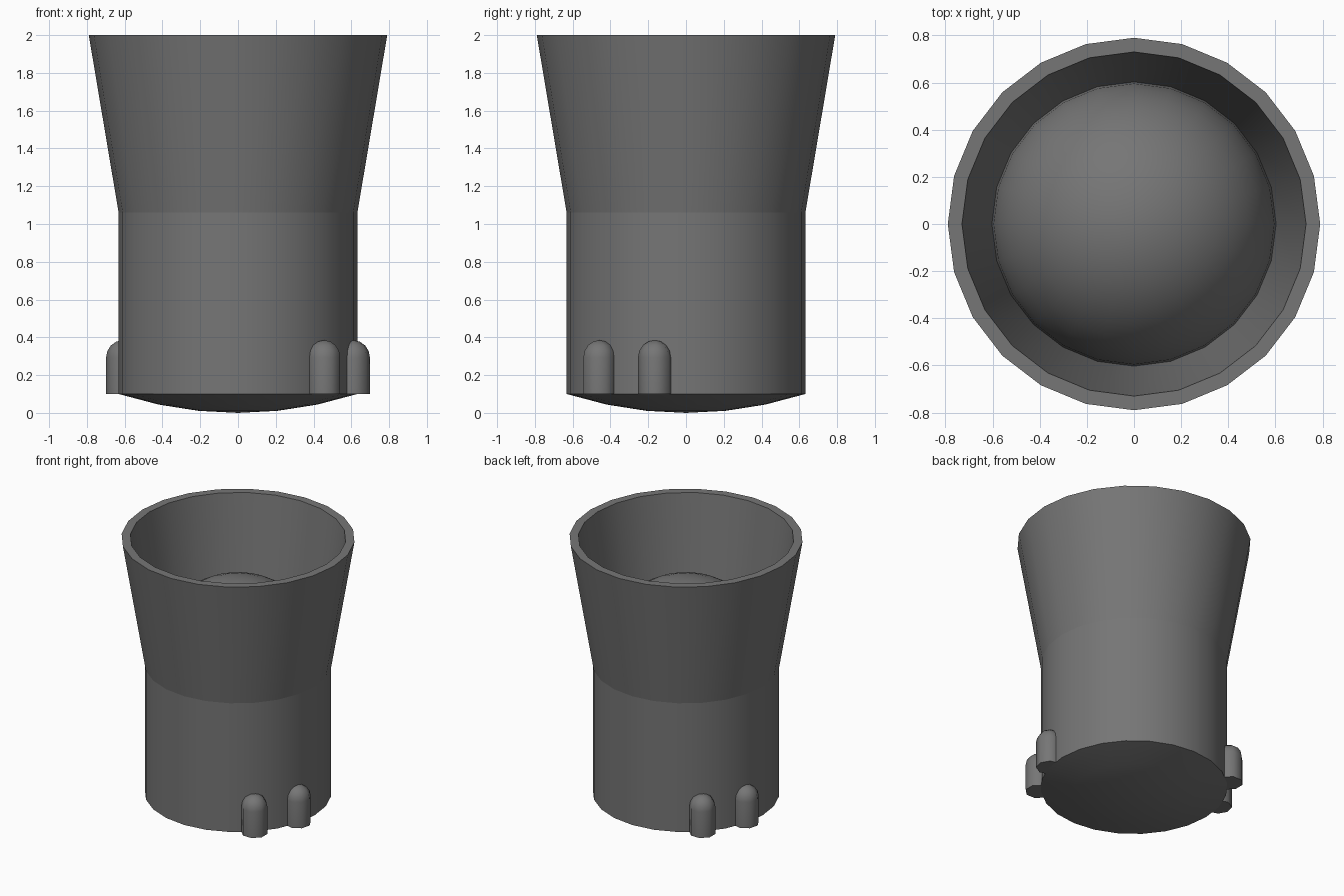
import bpy, bmesh, math

if "Cube" in bpy.data.objects:
    bpy.data.objects.remove(bpy.data.objects["Cube"])

SIDES = 24

grey = bpy.data.materials.new("dark_grey")
grey.diffuse_color = (0.18, 0.18, 0.18, 1.0)
grey.use_nodes = True
grey.node_tree.nodes["Principled BSDF"].inputs["Base Color"].default_value = grey.diffuse_color


def lathe(name, profile, sides=SIDES, phase=0.0, loc=(0, 0, 0), angle=40, flip=False):
    """Revolve (radius, height) points around z; radius 0 closes to a point."""
    bm = bmesh.new()
    rings = []
    for r, z in profile:
        if r == 0:
            rings.append([bm.verts.new((0, 0, z))] * sides)
        else:
            rings.append([bm.verts.new((r * math.cos(phase + 2 * math.pi * i / sides),
                                        r * math.sin(phase + 2 * math.pi * i / sides), z))
                          for i in range(sides)])
    for a, b in zip(rings, rings[1:]):
        for i in range(sides):
            j = (i + 1) % sides
            # drop doubled points at the poles
            corners = list(dict.fromkeys((a[i], a[j], b[j], b[i])))
            if flip:
                corners.reverse()
            bm.faces.new(corners)
    me = bpy.data.meshes.new(name)
    bm.to_mesh(me)
    bm.free()
    me.materials.append(grey)
    ob = bpy.data.objects.new(name, me)
    ob.location = loc
    bpy.context.collection.objects.link(ob)
    bpy.ops.object.select_all(action='DESELECT')
    ob.select_set(True)
    bpy.context.view_layer.objects.active = ob
    bpy.ops.object.shade_smooth_by_angle(angle=math.radians(angle))
    return ob


# Shallow convex bottom
lathe("domed_bottom", [(0, 0), (0.21, 0.011), (0.42, 0.044), (0.632, 0.1)])

# Straight lower body
lathe("lower_body", [(0.632, 0.1), (0.632, 1.06)])

# Flared cup: outer wall, flat rim, inner wall
lathe("flared_cup", [(0.632, 1.06), (0.79, 2.0), (0.73, 2.0), (0.603, 1.08)])

# Half ball resting inside the cup
STEPS = 10
ball = [(0.603 * math.cos(t), 1.08 + 0.603 * math.sin(t))
        for t in (math.pi / 2 * k / STEPS for k in range(STEPS))]
lathe("inner_ball", ball + [(0, 1.683)])

# Round-topped lugs at the base, two on each opposite side
R = 0.091
lug = [(0, 0.1), (R, 0.1)]
lug += [(R * math.cos(t), 0.294 + R * math.sin(t))
        for t in (math.pi / 2 * k / 4 for k in range(4))]
lug += [(0, 0.385)]
for side in (1, -1):
    for n, (x, y, turn) in enumerate([(0.457, -0.459, -45), (0.608, -0.164, -15)]):
        lathe(f"base_lug_{'right' if side > 0 else 'left'}_{n + 1}", lug, sides=8,
              phase=math.radians(turn + 22.5), loc=(side * x, side * y, 0), angle=50)
